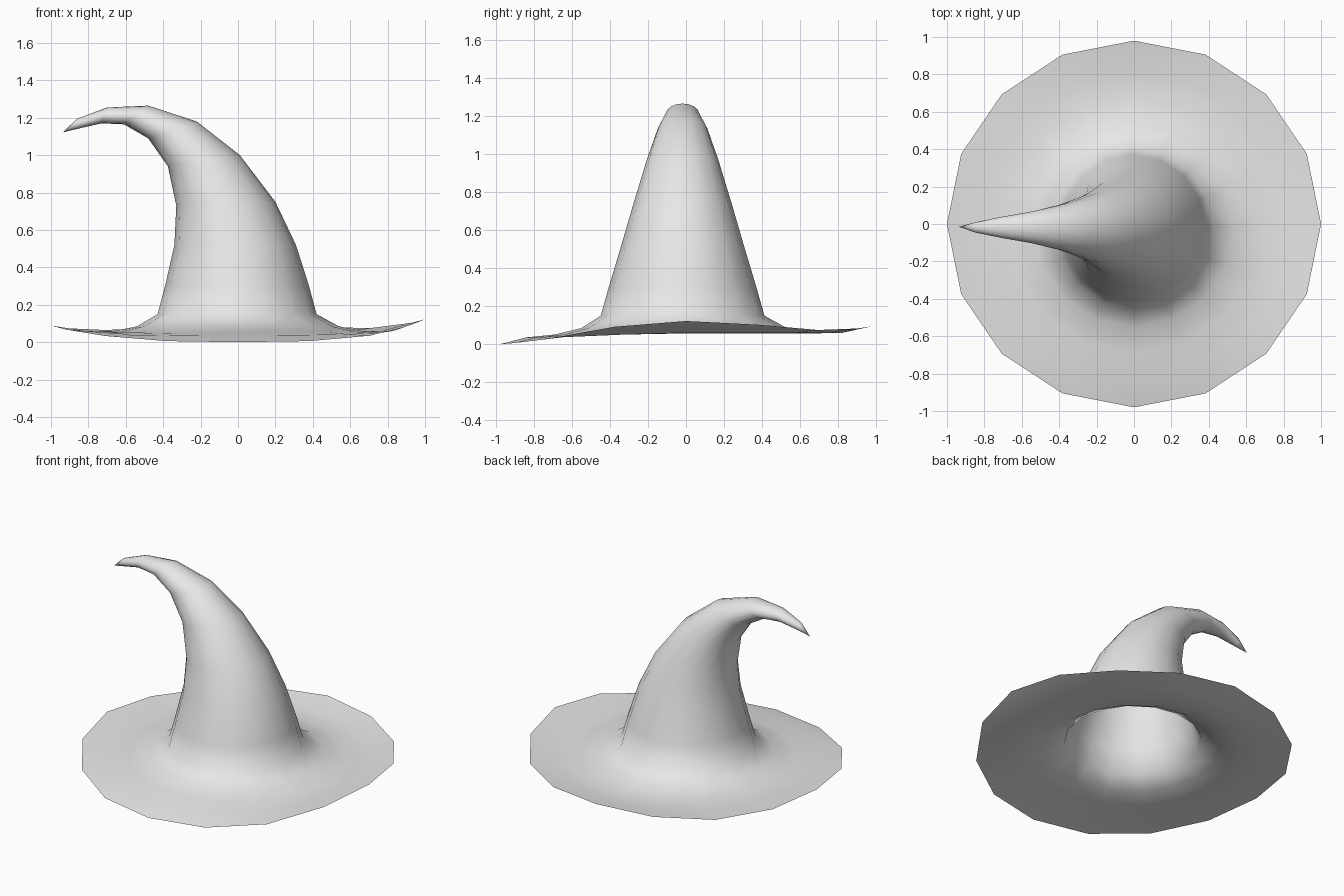
import bpy
import bmesh
from math import cos, sin, tau

if "Cube" in bpy.data.objects:
    bpy.data.objects.remove(bpy.data.objects["Cube"], do_unlink=True)

SIDES = 16

# Plain grey felt
felt = bpy.data.materials.new("grey_felt")
felt.use_nodes = True
felt.diffuse_color = (0.8, 0.8, 0.8, 1)
felt.node_tree.nodes["Principled BSDF"].inputs["Base Color"].default_value = (0.8, 0.8, 0.8, 1)

bm = bmesh.new()


def angles():
    return [tau * i / SIDES for i in range(SIDES)]


def bridge(lower, upper):
    for i in range(SIDES):
        j = (i + 1) % SIDES
        bm.faces.new((lower[i], lower[j], upper[j], upper[i]))


# Wavy brim: the rim lifts at the sides and back and dips at the front
rim_heights = [0.122, 0.103, 0.075, 0.083, 0.095, 0.08, 0.065, 0.075,
               0.09, 0.068, 0.033, 0.006, 0.0, 0.006, 0.035, 0.092]
rings = [[bm.verts.new((cos(a), 0.98 * sin(a), z))
          for a, z in zip(angles(), rim_heights)]]

# Inner brim rings: radius, height, extra dip towards the front
for radius, height, dip in ((0.83, 0.06, 0.024), (0.68, 0.057, 0.006), (0.54, 0.085, 0)):
    rings.append([bm.verts.new((radius * cos(a), radius * sin(a) - 0.01,
                                height - dip * max(0, -sin(a))))
                  for a in angles()])

# Bent crown: outer edge (x, z), inner edge (x, z), half depth
crown = [
    ((0.42, 0.15), (-0.43, 0.15), 0.43),
    ((0.38, 0.30), (-0.39, 0.30), 0.388),
    ((0.31, 0.52), (-0.34, 0.52), 0.322),
    ((0.20, 0.75), (-0.33, 0.73), 0.258),
    ((0.01, 1.00), (-0.375, 0.94), 0.188),
    ((-0.22, 1.18), (-0.48, 1.09), 0.13),
    ((-0.48, 1.265), (-0.61, 1.165), 0.085),
    ((-0.70, 1.255), (-0.73, 1.17), 0.055),
    ((-0.86, 1.195), (-0.84, 1.145), 0.027),
]
for (ox, oz), (ix, iz), depth in crown:
    rings.append([bm.verts.new(((ox + ix) / 2 + (ox - ix) / 2 * cos(a),
                                depth * sin(a) - 0.018,
                                (oz + iz) / 2 + (oz - iz) / 2 * cos(a)))
                  for a in angles()])

for lower, upper in zip(rings, rings[1:]):
    bridge(lower, upper)

# Pointed tip
tip = bm.verts.new((-0.937, -0.015, 1.122))
for i in range(SIDES):
    bm.faces.new((rings[-1][i], rings[-1][(i + 1) % SIDES], tip))

for face in bm.faces:
    face.smooth = True

mesh = bpy.data.meshes.new("pointed_hat")
bm.to_mesh(mesh)
bm.free()
mesh.materials.append(felt)
hat = bpy.data.objects.new("pointed_hat", mesh)
bpy.context.collection.objects.link(hat)
